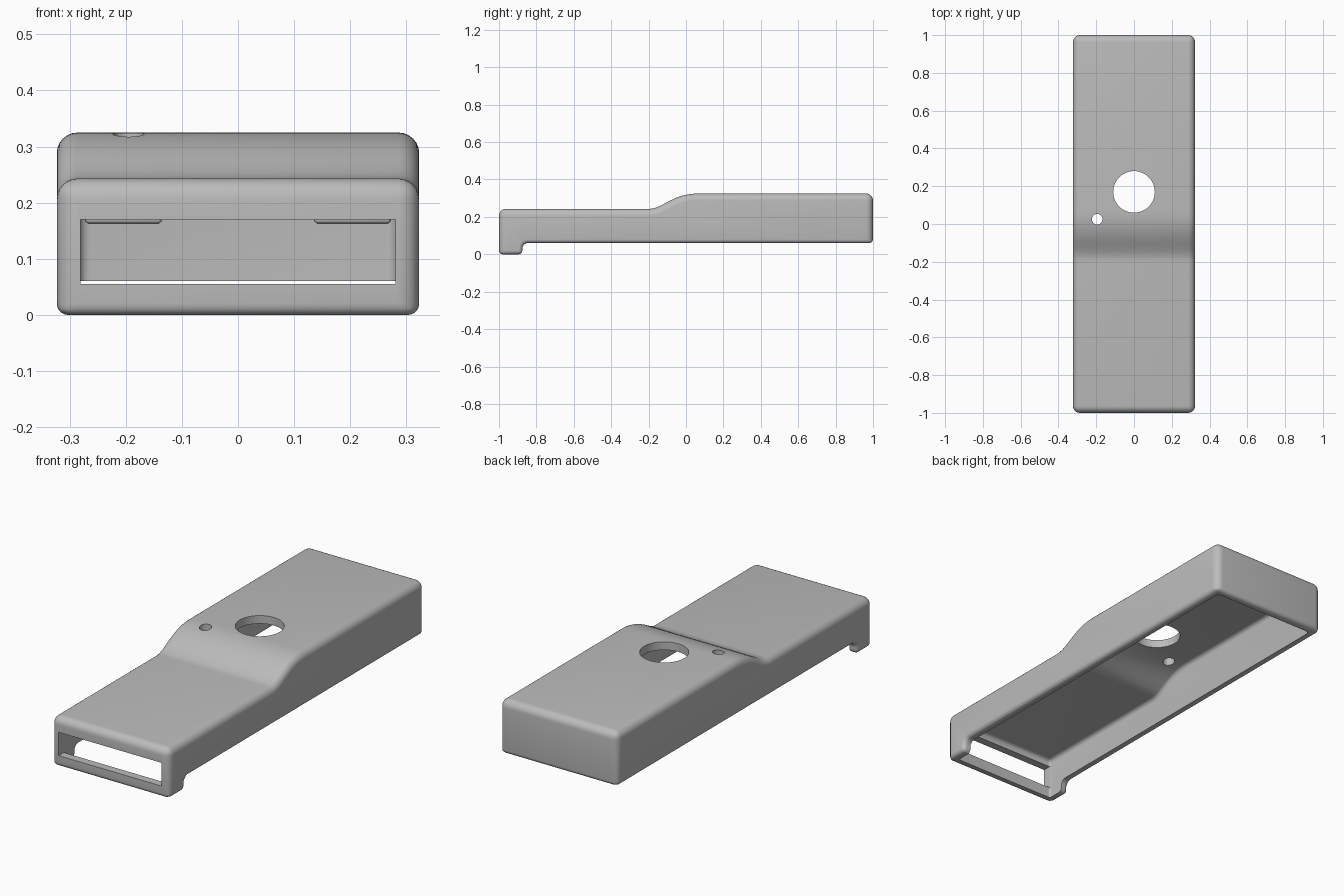
import bpy
import bmesh
import math
from mathutils import Vector
from mathutils.geometry import interpolate_bezier

cube = bpy.data.objects.get("Cube")
if cube:
    bpy.data.objects.remove(cube)

HALF_W = 0.323
WALL = 0.04

grey = bpy.data.materials.new("light grey plastic")
grey.use_nodes = True
grey.diffuse_color = (0.5, 0.5, 0.5, 1)
grey.node_tree.nodes["Principled BSDF"].inputs["Base Color"].default_value = (0.5, 0.5, 0.5, 1)


def new_object(name, bm):
    bmesh.ops.recalc_face_normals(bm, faces=bm.faces)
    mesh = bpy.data.meshes.new(name)
    bm.to_mesh(mesh)
    bm.free()
    mesh.materials.append(grey)
    obj = bpy.data.objects.new(name, mesh)
    bpy.context.collection.objects.link(obj)
    return obj


def extrude_profile(name, points, half_width, radius):
    """Extrude a (y, z) outline across x and round its sharp edges."""
    bm = bmesh.new()
    face = bm.faces.new([bm.verts.new((-half_width, y, z)) for y, z in points])
    ext = bmesh.ops.extrude_face_region(bm, geom=[face])["geom"]
    bmesh.ops.translate(bm, vec=(2 * half_width, 0, 0),
                        verts=[v for v in ext if isinstance(v, bmesh.types.BMVert)])
    bmesh.ops.recalc_face_normals(bm, faces=bm.faces)
    weight = bm.edges.layers.float.new("bevel_weight_edge")
    for e in bm.edges:
        if e.calc_face_angle(0) > math.radians(40):
            mid_z = (e.verts[0].co.z + e.verts[1].co.z) / 2
            e[weight] = 0.55 if mid_z < 0.065 else 1.0
    obj = new_object(name, bm)
    bevel = obj.modifiers.new("rounding", 'BEVEL')
    bevel.limit_method = 'WEIGHT'
    bevel.width = radius
    bevel.segments = 6
    return obj


def box(name, size, centre):
    bm = bmesh.new()
    bmesh.ops.create_cube(bm, size=1)
    for v in bm.verts:
        v.co = Vector(a * b for a, b in zip(v.co, size)) + Vector(centre)
    return new_object(name, bm)


def cylinder(name, radius, x, y):
    bm = bmesh.new()
    bmesh.ops.create_cone(bm, cap_ends=True, segments=64, radius1=radius,
                          radius2=radius, depth=0.5)
    bmesh.ops.translate(bm, vec=(x, y, 0.3), verts=bm.verts)
    return new_object(name, bm)


def activate(obj):
    bpy.ops.object.select_all(action='DESELECT')
    obj.select_set(True)
    bpy.context.view_layer.objects.active = obj


# S-shaped step between the low front and the high rear
step = [(p.x, p.y) for p in interpolate_bezier(
    Vector((-0.2, 0.243)), Vector((-0.12, 0.243)),
    Vector((-0.08, 0.325)), Vector((0.07, 0.325)), 20)]

# Concave fillet behind the front lip
fillet = [(-0.845 - 0.03 * math.sin(a), 0.03 + 0.03 * math.cos(a))
          for a in (math.pi / 2 * i / 8 for i in range(9))]

# Outer shell and the hollow inside it
cover = extrude_profile(
    "cover", [(-1, 0), (-1, 0.243)] + step + [(1, 0.325), (1, 0.06)] + fillet + [(-0.875, 0)],
    HALF_W, 0.037)
inner_step = [(y + 0.01, z - WALL) for y, z in step]
cavity = extrude_profile(
    "cavity_cutter",
    [(WALL - 1, -0.1), (WALL - 1, 0.243 - WALL)] + inner_step
    + [(1 - WALL, 0.325 - WALL), (1 - WALL, -0.1)],
    HALF_W - WALL, 0.02)

# Front window and the two round holes in the top
window = box("window_cutter", (0.562, 0.2, 0.115), (0, -1, 0.1125))
large_hole = cylinder("large_hole_cutter", 0.11, 0, 0.17)
small_hole = cylinder("small_hole_cutter", 0.028, -0.195, 0.025)

cutters = [cavity, window, large_hole, small_hole]
for cutter in cutters:
    cut = cover.modifiers.new(cutter.name, 'BOOLEAN')
    cut.operation = 'DIFFERENCE'
    cut.solver = 'EXACT'
    cut.object = cutter

activate(cover)
for name in [m.name for m in cover.modifiers]:
    bpy.ops.object.modifier_apply(modifier=name)
for cutter in cutters:
    bpy.data.objects.remove(cutter)
bpy.ops.object.shade_smooth_by_angle(angle=math.radians(30))

# Small snap ridges on the inside of the rear wall
for side, sign in (("left", 1), ("right", -1)):
    ridge = box(side + "_snap_ridge", (0.136, 0.03, 0.02),
                (sign * 0.204, 1 - WALL, 0.173))
    bevel = ridge.modifiers.new("rounding", 'BEVEL')
    bevel.width = 0.006
    bevel.segments = 3
    activate(ridge)
    bpy.ops.object.modifier_apply(modifier="rounding")
    bpy.ops.object.shade_smooth_by_angle(angle=math.radians(35))
